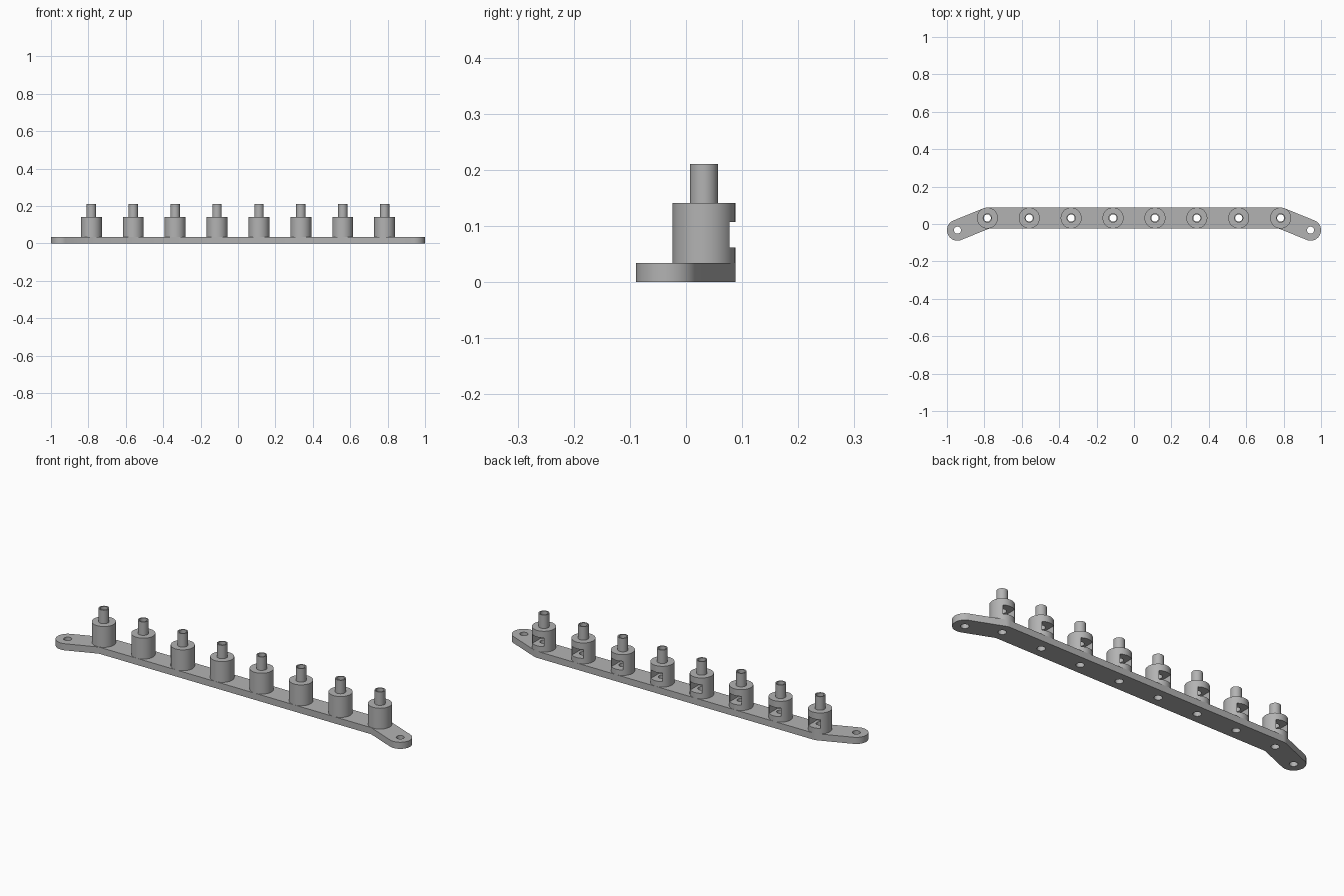
import bpy, bmesh
from math import pi, cos, sin, atan2, tan

if "Cube" in bpy.data.objects:
    bpy.data.objects.remove(bpy.data.objects["Cube"])

grey = bpy.data.materials.new("plain grey")
grey.use_nodes = True
color = (0.45, 0.45, 0.45, 1)
grey.diffuse_color = color
grey.node_tree.nodes["Principled BSDF"].inputs["Base Color"].default_value = color

R, BORE = 0.056, 0.019               # post / plate radius, hole radius
PLATE, SHOULDER, TIP = 0.034, 0.141, 0.21
POST_Y, POST_X, PITCH = 0.032, 0.784, 0.224
EAR = (0.944, -0.033)


def prism(name, outline, z0, z1):
    """Extrude a flat outline from z0 to z1."""
    bm = bmesh.new()
    face = bm.faces.new([bm.verts.new((x, y, z0)) for x, y in outline])
    top = bmesh.ops.extrude_face_region(bm, geom=[face])["geom"]
    bmesh.ops.translate(bm, vec=(0, 0, z1 - z0),
                        verts=[v for v in top if isinstance(v, bmesh.types.BMVert)])
    bmesh.ops.recalc_face_normals(bm, faces=bm.faces)
    mesh = bpy.data.meshes.new(name)
    bm.to_mesh(mesh)
    bm.free()
    mesh.materials.append(grey)
    ob = bpy.data.objects.new(name, mesh)
    bpy.context.collection.objects.link(ob)
    return ob


def arc(cx, cy, r, a0, a1, n):
    return [(cx + r * cos(a0 + (a1 - a0) * i / n),
             cy + r * sin(a0 + (a1 - a0) * i / n)) for i in range(n + 1)]


def circle(cx, cy, r, n=48):
    return arc(cx, cy, r, 0, 2 * pi, n)[:-1]


def combine(target, other, operation):
    """Apply a boolean and remove the helper."""
    mod = target.modifiers.new("cut", "BOOLEAN")
    mod.operation, mod.object, mod.solver = operation, other, "EXACT"
    bpy.context.view_layer.objects.active = target
    bpy.ops.object.modifier_apply(modifier=mod.name)
    bpy.data.objects.remove(other)


def smooth(ob):
    bpy.ops.object.select_all(action="DESELECT")
    ob.select_set(True)
    bpy.context.view_layer.objects.active = ob
    bpy.ops.object.shade_smooth_by_angle(angle=0.5)


# Base plate: straight bar with two round-ended ears bent forward
bend = atan2(EAR[1] - POST_Y, EAR[0] - POST_X)
inner = (POST_X + R * tan(bend / 2), POST_Y - R)
half = [inner]
half += arc(*EAR, R, bend - pi / 2, bend + pi / 2, 24)
half += arc(POST_X, POST_Y, R, bend + pi / 2, pi / 2, 6)
outline = half + [(-x, y) for x, y in reversed(half)]
plate = prism("base_plate", outline, 0, PLATE)

# Holes through the plate
posts = [-POST_X + PITCH * i for i in range(8)]
for x, y in [(x, POST_Y) for x in posts] + [EAR, (-EAR[0], EAR[1])]:
    combine(plate, prism("hole_cutter", circle(x, y, BORE), -0.1, 0.1), "DIFFERENCE")
smooth(plate)

# Stepped hollow post
post = prism("post_1", circle(0, 0, R, 64), PLATE, SHOULDER)
combine(post, prism("neck", circle(0, 0, 0.025), SHOULDER - 0.02, TIP), "UNION")
combine(post, prism("bore_cutter", circle(0, 0, BORE), 0, 0.3), "DIFFERENCE")

# Nut slot open to the back, ending in half a hexagon
w = 0.033
slot = [(-w, 0.1), (-w, -w * tan(pi / 6)), (0, -w / cos(pi / 6)),
        (w, -w * tan(pi / 6)), (w, 0.1)]
combine(post, prism("slot_cutter", slot, 0.062, 0.107), "DIFFERENCE")
smooth(post)

# Row of eight posts
for i, x in enumerate(posts):
    ob = post if i == 0 else post.copy()
    if i:
        ob.name = f"post_{i + 1}"
        bpy.context.collection.objects.link(ob)
    ob.location = (x, POST_Y, 0)
